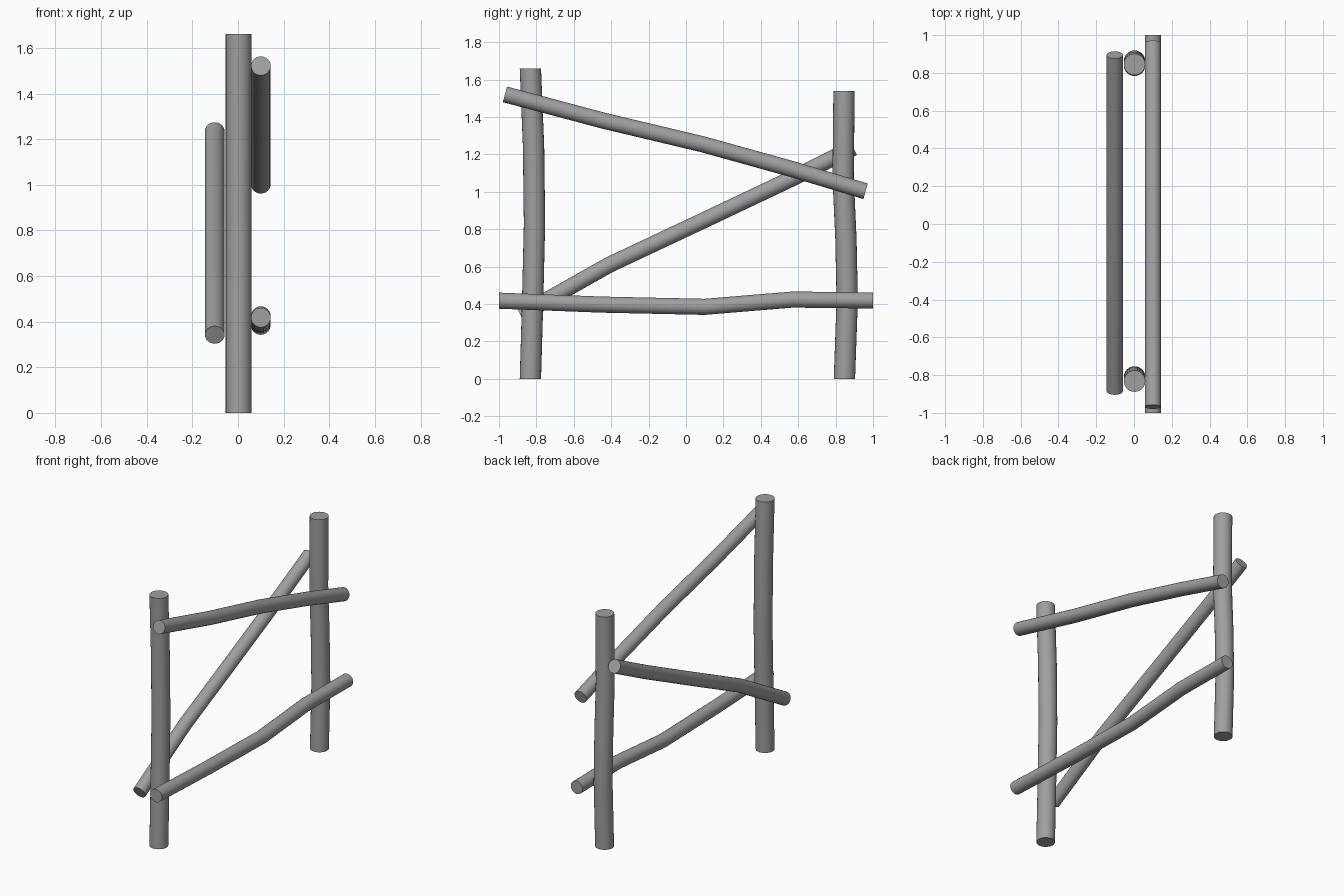
import bpy, bmesh, math
from mathutils import Vector

cube = bpy.data.objects.get("Cube")
if cube:
    bpy.data.objects.remove(cube, do_unlink=True)

SIDES = 24
POST_R, RAIL_R = 0.057, 0.043

# Weathered grey wood
wood = bpy.data.materials.new("grey_wood")
wood.use_nodes = True
colour = (0.35, 0.35, 0.35, 1)
wood.diffuse_color = colour
wood.node_tree.nodes["Principled BSDF"].inputs["Base Color"].default_value = colour


def pole(name, radius, x, path):
    """Gently bent pole through (y, z) points, its rings square to the overall direction."""
    pts = [Vector((x, y, z)) for y, z in path]
    side = Vector((1, 0, 0))
    up = (pts[-1] - pts[0]).normalized().cross(side)
    bm = bmesh.new()
    rings = []
    for p in pts:
        ring = []
        for i in range(SIDES):
            a = math.tau * i / SIDES
            ring.append(bm.verts.new(p + radius * (math.cos(a) * side + math.sin(a) * up)))
        rings.append(ring)
    for lower, upper in zip(rings, rings[1:]):
        for i in range(SIDES):
            j = (i + 1) % SIDES
            bm.faces.new((lower[i], lower[j], upper[j], upper[i]))
    bm.faces.new(rings[0][::-1])
    bm.faces.new(rings[-1])
    bmesh.ops.recalc_face_normals(bm, faces=bm.faces)
    mesh = bpy.data.meshes.new(name)
    bm.to_mesh(mesh)
    bm.free()
    mesh.materials.append(wood)
    obj = bpy.data.objects.new(name, mesh)
    bpy.context.collection.objects.link(obj)
    bpy.ops.object.select_all(action="DESELECT")
    obj.select_set(True)
    bpy.context.view_layer.objects.active = obj
    bpy.ops.object.shade_smooth_by_angle(angle=math.radians(40))
    return obj


# Upright posts
pole("front_post", POST_R, 0.003, [(-0.832, 0), (-0.82, 0.41), (-0.81, 0.83), (-0.815, 1.24), (-0.832, 1.66)])
pole("back_post", POST_R, 0.003, [(0.847, 0), (0.862, 0.42), (0.855, 0.75), (0.84, 1.08), (0.845, 1.54)])

# Rails on the left side of the posts
pole("lower_rail", RAIL_R, 0.1, [(-1, 0.418), (-0.45, 0.397), (0.1, 0.385), (0.57, 0.424), (1, 0.419)])
pole("upper_rail", RAIL_R, 0.1, [(-0.968, 1.521), (-0.44, 1.38), (0.09, 1.254), (0.565, 1.122), (0.96, 1.003)])

# Diagonal brace on the right side of the posts
pole("diagonal_brace", RAIL_R, -0.102, [(-0.885, 0.342), (-0.41, 0.61), (0.1, 0.85), (0.57, 1.073), (0.895, 1.235)])
